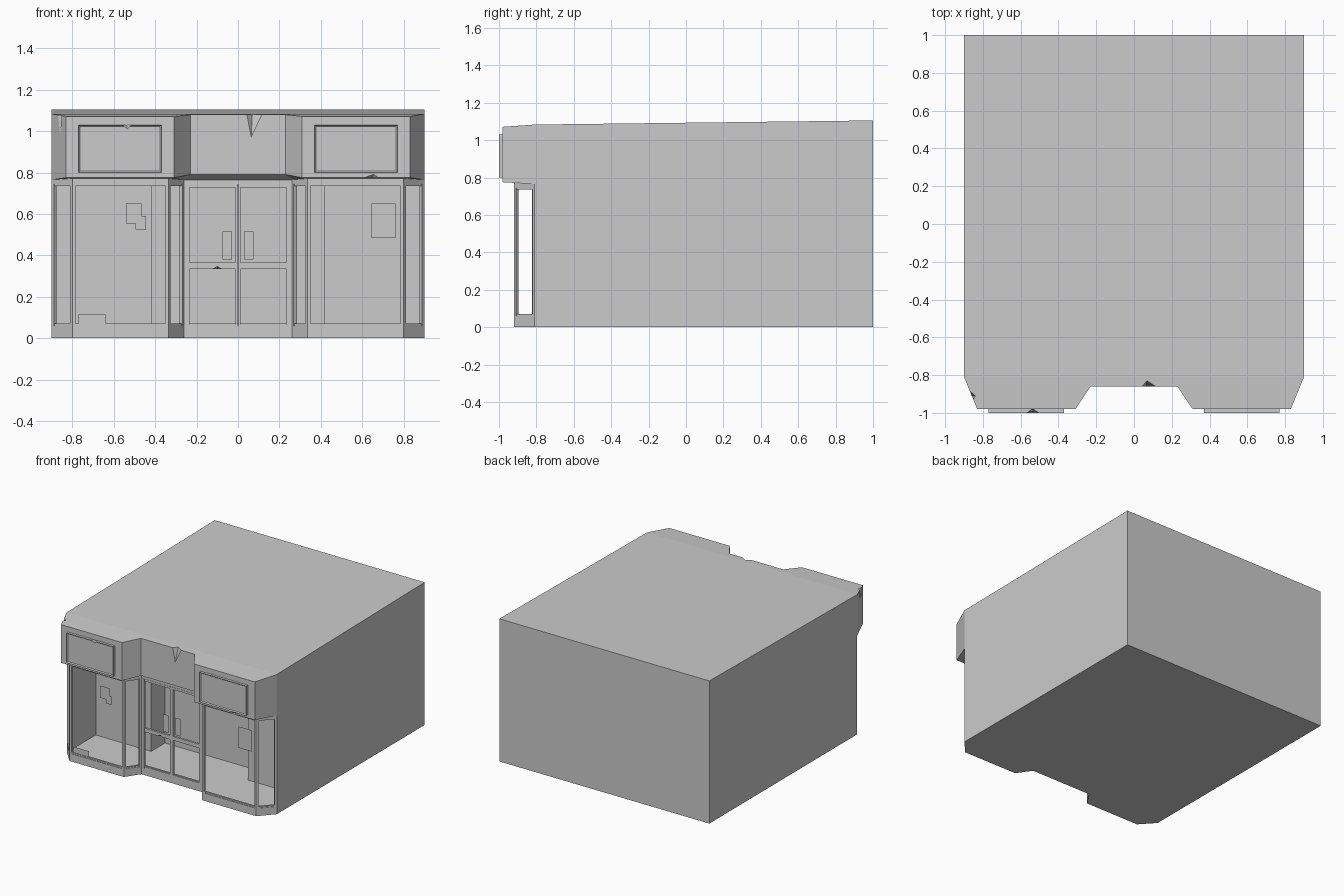
import bpy, bmesh
from mathutils import Vector

if "Cube" in bpy.data.objects:
    bpy.data.objects.remove(bpy.data.objects["Cube"])


def finish(name, bm):
    bmesh.ops.recalc_face_normals(bm, faces=bm.faces)
    me = bpy.data.meshes.new(name)
    bm.to_mesh(me)
    bm.free()
    ob = bpy.data.objects.new(name, me)
    bpy.context.collection.objects.link(ob)
    return ob


def prism(name, pts, lo, hi, caps=True, skip=()):
    """Extrude a plan outline; lo and hi are heights or functions of (x, y)."""
    f_lo = lo if callable(lo) else lambda x, y: lo
    f_hi = hi if callable(hi) else lambda x, y: hi
    bm = bmesh.new()
    a = [bm.verts.new((x, y, f_lo(x, y))) for x, y in pts]
    b = [bm.verts.new((x, y, f_hi(x, y))) for x, y in pts]
    n = len(pts)
    for i in range(n):
        if i not in skip:
            j = (i + 1) % n
            bm.faces.new((a[i], a[j], b[j], b[i]))
    if caps:
        ends = [bm.faces.new(a[::-1]), bm.faces.new(b)]
        bmesh.ops.recalc_face_normals(bm, faces=bm.faces)
        bmesh.ops.triangulate(bm, faces=ends)
    return finish(name, bm)


def box(name, x0, x1, y0, y1, z0, z1):
    return prism(name, [(x0, y0), (x1, y0), (x1, y1), (x0, y1)], z0, z1)


def plate(name, pts, y):
    """Flat sheet standing in the xz plane, facing -y."""
    bm = bmesh.new()
    bm.faces.new([bm.verts.new((x, y, z)) for x, z in pts])
    ob = finish(name, bm)
    if ob.data.polygons[0].normal.y > 0:
        ob.data.flip_normals()
    return ob


def chip(target, pts):
    """Cut a broken-off tetrahedron out of a part."""
    bm = bmesh.new()
    v = [bm.verts.new(p) for p in pts]
    for tri in ((0, 1, 2), (0, 1, 3), (1, 2, 3), (0, 2, 3)):
        bm.faces.new([v[i] for i in tri])
    cutter = finish("chip_cutter", bm)
    cutter.hide_render = True
    cutter.hide_viewport = True
    mod = target.modifiers.new("chip", 'BOOLEAN')
    mod.operation = 'DIFFERENCE'
    mod.solver = 'EXACT'
    mod.object = cutter


def mirrored(half):
    return half + [(-x, y) for x, y in reversed(half)]


def inward(path, t):
    """Mitred offset of the shopfront line towards the building."""
    p = [Vector(q) for q in path]
    out = []
    for i, q in enumerate(p):
        d1 = (q - p[max(i - 1, 0)]) if i else p[1] - p[0]
        d2 = (p[i + 1] - q) if i < len(p) - 1 else d1
        n1 = Vector((-d1.y, d1.x)).normalized()
        n2 = Vector((-d2.y, d2.x)).normalized()
        m = (n1 + n2).normalized()
        out.append(tuple(q + m * (t / m.dot(n1))))
    return out


# Shopfront plan line: angled corners and a recessed doorway
front = mirrored([(-.9, -.81), (-.8, -.92), (-.335, -.92), (-.26, -.81)])

# Floor slab
prism("floor", front + [(.9, 1), (-.9, 1)], 0, .005)

# Lower walls wrapping the stepped display room
room = mirrored([(-.89, -.81), (-.89, -.47), (-.415, -.47), (-.415, -.3)])
prism("lower_walls", [(-.9, 1), (-.9, -.81)] + room + [(.9, -.81), (.9, 1)],
      .005, .765, caps=False)

# Upper storey with gently sloping roof
prism("upper_body", [(-.9, -.81), (.9, -.81), (.9, 1), (-.9, 1)], .765,
      lambda x, y: 1.083 + (y + .81) * .0122, skip=(0,))

# Overhanging fascia
fascia_line = mirrored([(-.27, -.81), (-.9, -.81), (-.83, -.98), (-.31, -.98), (-.23, -.86)])


def fascia_under(x, y):
    return {-.98: .775, -.86: .79}.get(y, .765)


fascia = prism("fascia", fascia_line, fascia_under, lambda x, y: 1.083 + (y + .81) * .07)
chip(fascia, [(.03, -.87, 1.1), (.14, -.87, 1.1), (.062, -.87, .935), (.07, -.825, 1.1)])
chip(fascia, [(-.888, -.865, 1.1), (-.855, -.945, 1.1), (-.87, -.91, .93), (-.835, -.91, 1.1)])
chip(fascia, [(.56, -.99, .765), (.71, -.99, .765), (.66, -.99, .8), (.64, -.95, .765)])

# Blank sign boards with a shallow recessed panel
for side, s in (("left", -1), ("right", 1)):
    x0, x1 = sorted((s * .37, s * .77))
    sign = box("sign_board_" + side, x0, x1, -1, -.975, .8, 1.03)
    bm = bmesh.new()
    bm.from_mesh(sign.data)
    face = min(bm.faces, key=lambda f: f.calc_center_median().y)
    bmesh.ops.inset_region(bm, faces=[face], thickness=.01)
    bmesh.ops.translate(bm, verts=face.verts, vec=(0, .008, 0))
    bm.to_mesh(sign.data)
    bm.free()
    if s < 0:
        chip(sign, [(-.59, -1.01, 1.04), (-.48, -1.01, 1.04), (-.53, -1.01, .985), (-.54, -.97, 1.04)])

# Base sill and header following the shopfront
band = front + inward(front, .022)[::-1]
prism("base_sill", band, .005, .06)
prism("header", band, .745, .782)
lip = inward(front, .004) + inward(front, .018)[::-1]
prism("sill_lip", lip, .055, .07)
prism("header_lip", lip, .735, .75)

# Corner posts: short mitred bends at every plan corner
for i, q in enumerate(front):
    q = Vector(q)
    pts = []
    for k in (i - 1, i, i + 1):
        if 0 <= k < len(front):
            pts.append(tuple(q + (Vector(front[k]) - q).normalized() * .016) if k != i else tuple(q))
    prism("post_%d" % (i + 1), pts + inward(pts, .018)[::-1], .06, .745)

# Pair of open-glazed doors
for side, s in (("left", -1), ("right", 1)):
    def span(a, b):
        return sorted((s * a, s * b))
    for part, (a, b) in (("outer_stile", (.235, .247)), ("inner_stile", (.002, .013))):
        box("door_%s_%s" % (part, side), *span(a, b), -.814, -.794, .05, .745)
    for part, z0, z1 in (("bottom_rail", .05, .066), ("mid_rail", .335, .365), ("top_rail", .728, .745)):
        rail = box("door_%s_%s" % (part, side), *span(.013, .235), -.812, -.796, z0, z1)
        if part == "mid_rail" and s < 0:
            chip(rail, [(-.14, -.82, .33), (-.06, -.82, .33), (-.1, -.82, .353), (-.1, -.79, .33)])
    # Push plate on the glass
    a, b = span(.03, .075)
    plate("push_plate_" + side, [(a, .38), (b, .38), (b, .515), (a, .515)], -.808)

# Paper notices on the window line
plate("notice_torn", [(-.54, .555), (-.495, .555), (-.495, .525), (-.445, .525), (-.445, .59),
                      (-.465, .59), (-.465, .65), (-.54, .65)], -.912)
plate("notice_right", [(.645, .485), (.76, .485), (.76, .65), (.645, .65)], -.912)
plate("notice_low", [(-.77, .07), (-.64, .07), (-.64, .115), (-.77, .115)], -.912)
